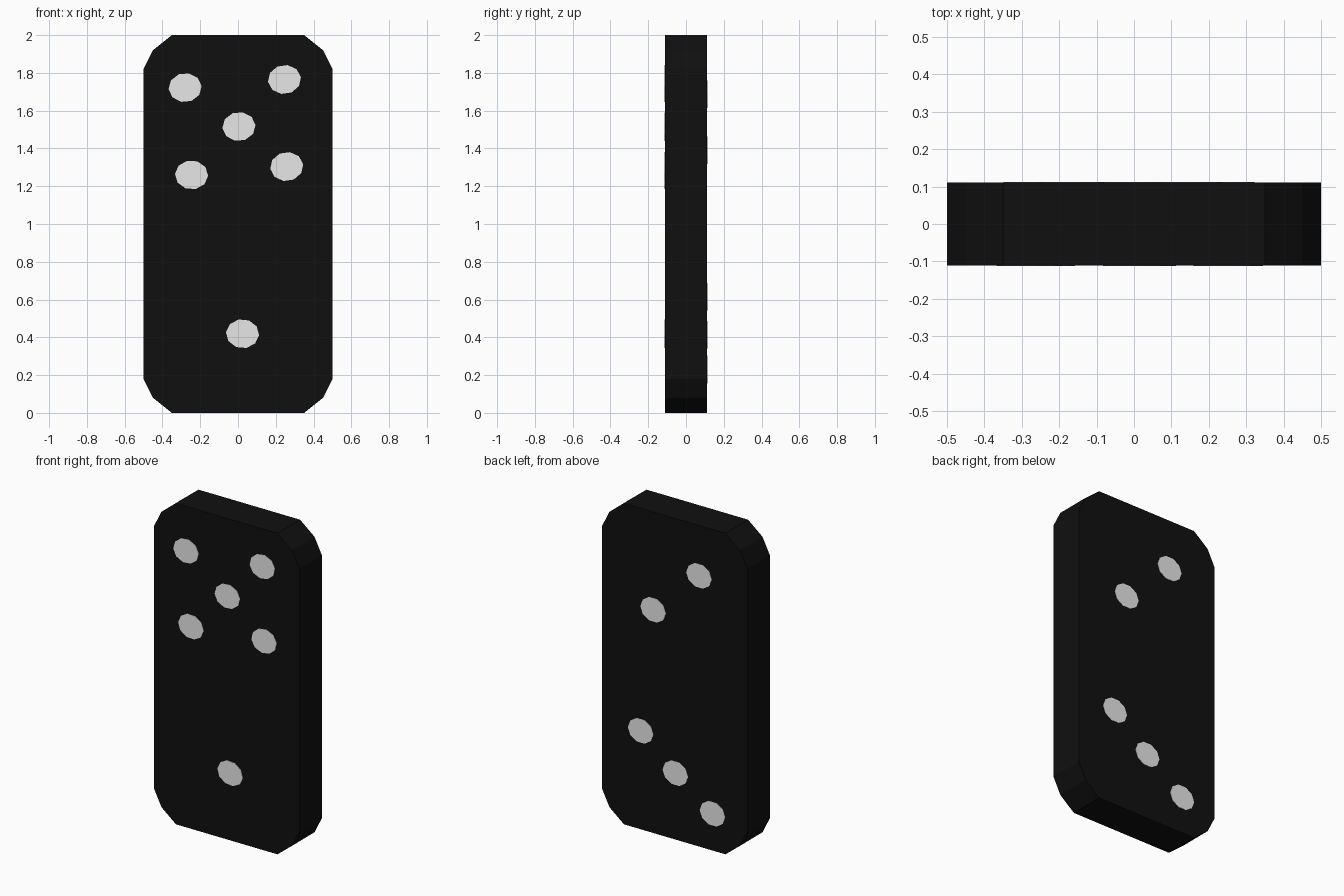
import bpy, bmesh, math

if "Cube" in bpy.data.objects:
    bpy.data.objects.remove(bpy.data.objects["Cube"])

HALF = 0.111      # half thickness of the tile
PLATE = 0.0015    # how far the painted pips stand proud


def material(name, rgb):
    m = bpy.data.materials.new(name)
    m.diffuse_color = (*rgb, 1.0)
    m.use_nodes = True
    m.node_tree.nodes["Principled BSDF"].inputs["Base Color"].default_value = m.diffuse_color
    return m


black = material("black", (0.005, 0.005, 0.005))
white = material("white", (0.8, 0.8, 0.8))


def prism(name, outline, y0, y1, mat):
    """Extrude an x/z outline from y0 to y1."""
    bm = bmesh.new()
    face = bm.faces.new([bm.verts.new((x, y0, z)) for x, z in outline])
    ext = bmesh.ops.extrude_face_region(bm, geom=[face])
    moved = [g for g in ext["geom"] if isinstance(g, bmesh.types.BMVert)]
    bmesh.ops.translate(bm, verts=moved, vec=(0, y1 - y0, 0))
    bmesh.ops.recalc_face_normals(bm, faces=bm.faces)
    me = bpy.data.meshes.new(name)
    bm.to_mesh(me)
    bm.free()
    me.materials.append(mat)
    ob = bpy.data.objects.new(name, me)
    bpy.context.collection.objects.link(ob)
    return ob


# tile body: one faceted corner mirrored to all four
corner = [(0.5, 0.82), (0.45, 0.92), (0.35, 1.0)]
right = [(x, -z) for x, z in reversed(corner)] + corner
outline = right + [(-x, -z) for x, z in right]
prism("tile_body", [(x, z + 1) for x, z in outline], -HALF, HALF, black)


def pip(name, x, z, tilt, side):
    """Oval painted spot on the front (side -1) or back (side 1)."""
    t = math.radians(tilt)
    pts = []
    for i in range(10):
        a = math.tau * i / 10
        u, v = 0.088 * math.cos(a), 0.077 * math.sin(a)
        pts.append((x + u * math.cos(t) - v * math.sin(t),
                    z + u * math.sin(t) + v * math.cos(t)))
    prism(name, pts, side * (HALF - 0.002), side * (HALF + PLATE), white)


# front pips: five above, one below
front = [(-0.28, 1.722, 5), (0.246, 1.765, 8), (0.005, 1.516, 5),
         (-0.246, 1.26, -3), (0.258, 1.304, 8), (0.024, 0.419, -5)]
# back pips: two above, three below
back = [(-0.168, 1.687, 0), (0.148, 1.391, 0),
        (0.234, 0.614, 0), (-0.005, 0.414, 0), (-0.261, 0.23, 0)]

for i, (x, z, t) in enumerate(front):
    pip(f"front_pip_{i + 1}", x, z, t, -1)
for i, (x, z, t) in enumerate(back):
    pip(f"back_pip_{i + 1}", x, z, t, 1)
